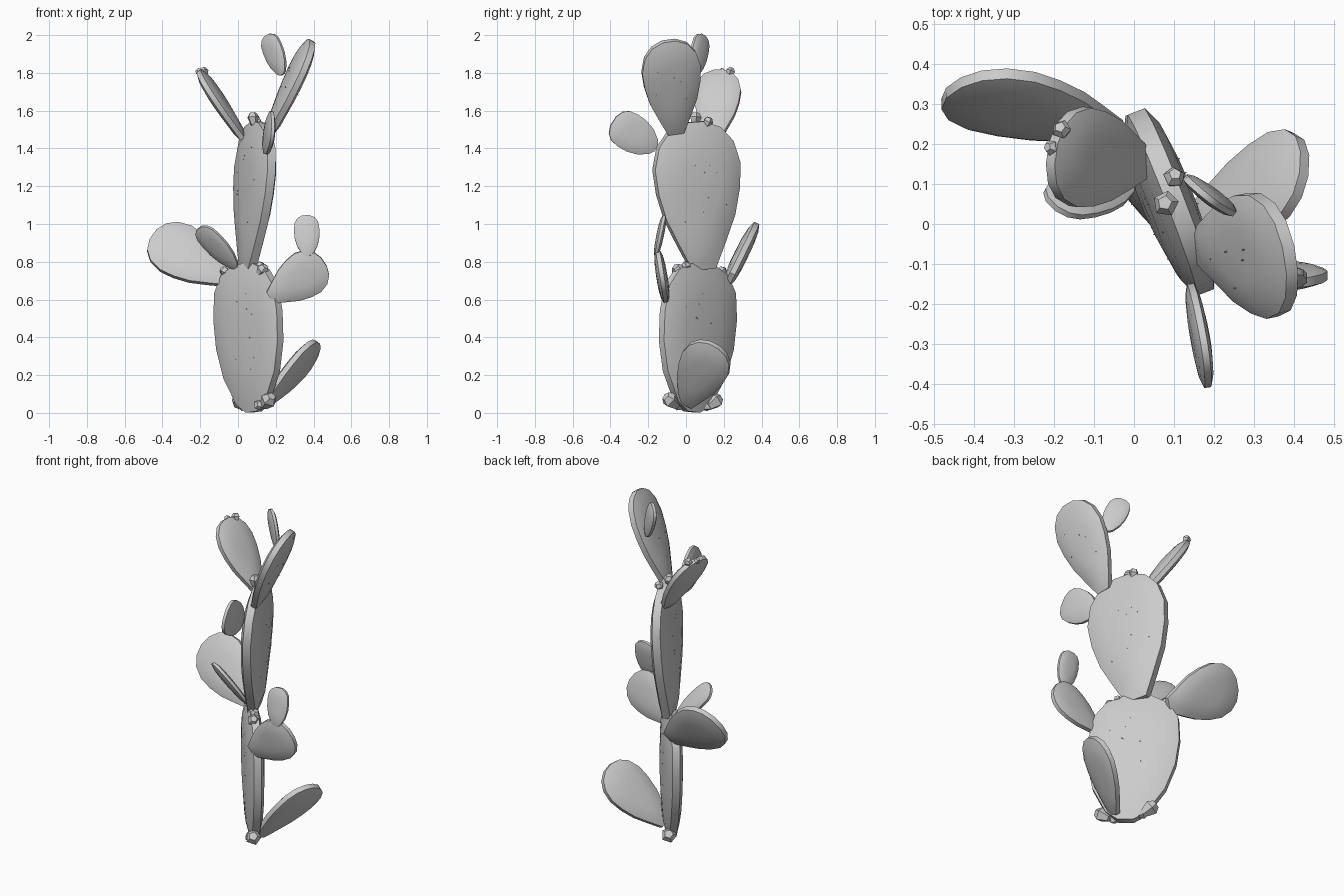
import bpy, bmesh, math, random
from mathutils import Vector, Matrix

if "Cube" in bpy.data.objects:
    bpy.data.objects.remove(bpy.data.objects["Cube"])

random.seed(4)
# half outline of a pad: (position along axis, relative half width)
EGG = [(0, .27), (.18, .55), (.35, .80), (.53, .95), (.70, 1), (.85, .87), (.95, .60), (1, .22)]
OVAL = [(0, .17), (.06, .45), (.25, .80), (.45, .97), (.65, 1), (.83, .92), (.94, .68), (1, .28)]
# lens section: (outline scale, relative half thickness)
LENS = [(1, .38), (.8, .75), (.45, .95)]


def frame(axis, side):
    v = axis.normalized()
    u = Vector(side)
    u = (u - v * u.dot(v)).normalized()
    return u, v, u.cross(v)


def finish(bm, name, smooth=True):
    bmesh.ops.recalc_face_normals(bm, faces=bm.faces)
    me = bpy.data.meshes.new(name)
    bm.to_mesh(me)
    bm.free()
    ob = bpy.data.objects.new(name, me)
    bpy.context.collection.objects.link(ob)
    bpy.ops.object.select_all(action='DESELECT')
    ob.select_set(True)
    bpy.context.view_layer.objects.active = ob
    if smooth:
        bpy.ops.object.shade_smooth_by_angle(angle=math.radians(45))
    return ob


def pad(name, base, tip, side, width, thick, prof=EGG, spines=0):
    base, tip = Vector(base), Vector(tip)
    length = (tip - base).length
    u, v, n = frame(tip - base, side)
    outline = [(w, s) for s, w in prof] + [(-w, s) for s, w in reversed(prof)]

    def place(x, s, h):
        return base + u * x * width / 2 + v * s * length + n * h * thick / 2

    bm = bmesh.new()
    loops = []
    for sign in (-1, 1):
        for k, h in (LENS[::-1] if sign < 0 else LENS):
            loops.append([bm.verts.new(place(x * k, .55 + (s - .55) * k, h * sign)) for x, s in outline])
    count = len(outline)
    for a, b in zip(loops, loops[1:]):
        for i in range(count):
            j = (i + 1) % count
            bm.faces.new((a[i], a[j], b[j], b[i]))
    for loop, sign in ((loops[0], -1), (loops[-1], 1)):
        c = bm.verts.new(place(0, .55, sign))
        for i in range(count):
            bm.faces.new((loop[i], loop[(i + 1) % count], c))
    # tiny spines on both faces
    for i in range(spines):
        sign = 1 if i % 2 else -1
        r, a = random.uniform(.2, .75), random.uniform(0, math.tau)
        p = place(r * math.cos(a) * .9, .55 + .4 * r * math.sin(a), sign * (1 - .38 * r * r))
        rot = (n * sign).to_track_quat('Z', 'Y').to_matrix().to_4x4()
        bmesh.ops.create_cone(bm, cap_ends=True, segments=4, radius1=.004, radius2=.001,
                              depth=.014, matrix=Matrix.Translation(p) @ rot)
    finish(bm, name)


def bud(name, pos, direction, r):
    # five-sided bud, narrow at the foot
    bm = bmesh.new()
    rings = []
    for rad, h in ((.5, -1.1), (1, .2), (.55, .9)):
        rings.append([bm.verts.new((r * rad * math.cos(i * math.tau / 5),
                                    r * rad * math.sin(i * math.tau / 5), r * h)) for i in range(5)])
    for a, b in zip(rings, rings[1:]):
        for i in range(5):
            j = (i + 1) % 5
            bm.faces.new((a[i], a[j], b[j], b[i]))
    bm.faces.new(rings[0])
    bm.faces.new(rings[-1])
    rot = Vector(direction).to_track_quat('Z', 'Y').to_matrix().to_4x4()
    bm.transform(Matrix.Translation(pos) @ rot)
    finish(bm, name, False)


# trunk pads
pad("lower_trunk_pad", (.085, .03, .005), (.035, .085, .79), (.66, -.75, 0), .51, .11, OVAL, 16)
pad("upper_trunk_pad", (.05, .09, .76), (.11, .04, 1.54), (.36, -.93, 0), .485, .12, EGG, 16)

# top branches
pad("top_right_pad", (.165, -.055, 1.48), (.39, -.09, 1.97), (.2, -.97, 0), .315, .085, EGG, 10)
pad("top_left_pad", (.03, .15, 1.45), (-.205, .175, 1.81), (.15, .98, 0), .25, .07)
pad("top_small_pad", (.235, .045, 1.79), (.155, .09, 2.0), (.7, -.6, .3), .13, .04, OVAL)
pad("front_small_pad", (.14, -.16, 1.40), (.185, -.385, 1.545), (0, .4, .9), .2, .045, OVAL)

# middle branches
pad("left_large_pad", (-.05, .23, .705), (-.45, .34, .94), (0, .45, .9), .31, .075)
pad("left_small_pad", (-.01, .10, .77), (-.205, .05, .98), (.64, -.64, .42), .14, .04, OVAL)
pad("right_pad", (.17, -.11, .61), (.455, -.14, .80), (-.5, -.13, .8), .25, .06)
pad("right_small_pad", (.37, -.16, .83), (.36, -.115, 1.045), (1, 0, 0), .135, .04, OVAL)

# bottom branch
pad("bottom_right_pad", (.14, .0, .045), (.425, .15, .36), (.05, .9, -.45), .27, .075)

# buds
BUDS = [
    ((.16, -.08, .065), (.4, -.6, .5), .045), ((.01, .15, .06), (-.4, .6, .5), .045),
    ((.11, -.04, .04), (.2, -.8, .2), .03), ((.03, .11, .035), (-.4, .6, .1), .028),
    ((.13, -.04, .755), (.4, -.4, .5), .035), ((.115, .0, .775), (.3, -.1, .9), .027),
    ((-.07, .19, .75), (-.7, .5, .4), .027),
    ((.08, .05, 1.56), (-.1, .1, 1), .033), ((.10, .115, 1.54), (.1, .4, .9), .028),
    ((-.18, .235, 1.805), (-.2, .3, .9), .025), ((-.205, .19, 1.805), (-.6, .1, .7), .02),
]
for i, (pos, direction, r) in enumerate(BUDS):
    bud(f"bud_{i + 1}", pos, direction, r)
